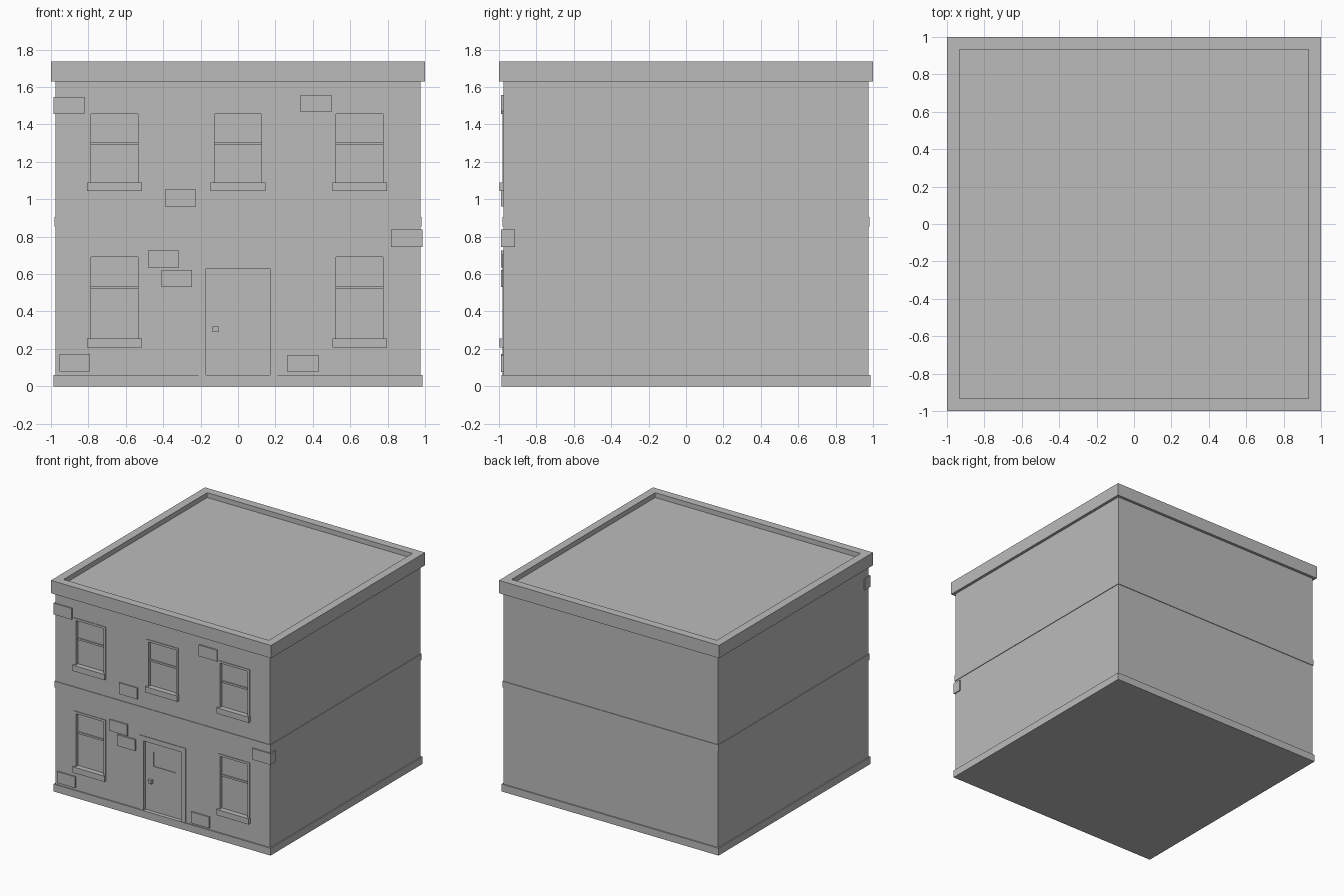
import bpy
import bmesh

cube = bpy.data.objects.get("Cube")
if cube:
    bpy.data.objects.remove(cube, do_unlink=True)

grey = bpy.data.materials.new("plain_grey")
grey.use_nodes = True
COLOUR = (0.5, 0.5, 0.5, 1)
grey.diffuse_color = COLOUR
grey.node_tree.nodes["Principled BSDF"].inputs["Base Color"].default_value = COLOUR

WALL = 0.977      # half width of the walls
GLASS = 0.955     # depth of the recessed panes and door


def add_box(bm, x, y, z):
    """Add a box given its (low, high) limits on each axis."""
    geo = bmesh.ops.create_cube(bm, size=1)
    for v in geo["verts"]:
        for i, (low, high) in enumerate((x, y, z)):
            v.co[i] = low if v.co[i] < 0 else high


def make(name, boxes):
    bm = bmesh.new()
    for limits in boxes:
        add_box(bm, *limits)
    mesh = bpy.data.meshes.new(name)
    bm.to_mesh(mesh)
    bm.free()
    mesh.materials.append(grey)
    obj = bpy.data.objects.new(name, mesh)
    bpy.context.collection.objects.link(obj)
    return obj


def slab(name, half, bottom, top):
    return make(name, [((-half, half), (-half, half), (bottom, top))])


def cut(obj, boxes):
    """Cut box-shaped recesses and discard the cutter."""
    cutter = make("recess_cutter", boxes)
    cutter.hide_render = True
    mod = obj.modifiers.new("recesses", "BOOLEAN")
    mod.object = cutter
    mod.solver = "EXACT"
    bpy.context.view_layer.objects.active = obj
    bpy.ops.object.modifier_apply(modifier=mod.name)
    bpy.data.objects.remove(cutter, do_unlink=True)


def trim(name, x, half, bottom, top, width):
    """Thin surround on both sides and above an opening."""
    y = (-WALL - 0.005, -WALL + 0.002)
    outer = half + width
    make(name, [
        ((x - outer, x - half), y, (bottom, top)),
        ((x + half, x + outer), y, (bottom, top)),
        ((x - outer, x + outer), y, (top, top + width)),
    ])


# Window rows: centre x, bottom, top, bar height
windows = [(x, 1.09, 1.455, 1.29) for x in (-0.66, 0, 0.65)]
windows += [(x, 0.255, 0.69, 0.52) for x in (-0.66, 0.65)]
HALF = 0.126

# Walls with window and door openings
walls = slab("walls", WALL, 0.01, 1.66)
openings = [((x - HALF, x + HALF), (-1.1, -GLASS), (low, high))
            for x, low, high, bar in windows]
openings.append(((-0.17, 0.17), (-1.1, -GLASS), (0.05, 0.63)))
cut(walls, openings)

# Door light, sunk slightly into the door
cut(walls, [((-0.1, 0.11), (-1.1, -GLASS + 0.005), (0.43, 0.55))])

# Horizontal courses
slab("base_course", 0.987, 0, 0.06)
slab("middle_course", 0.982, 0.855, 0.905)

# Cornice with a sunken roof
cornice = slab("cornice_and_roof", 1.0, 1.63, 1.735)
cut(cornice, [((-0.933, 0.933), (-0.933, 0.933), (1.695, 1.9))])

# Window trim, bars and sills
for i, (x, low, high, bar) in enumerate(windows):
    trim(f"window_trim_{i}", x, HALF, low, high, 0.018)
    make(f"window_bar_{i}", [((x - HALF, x + HALF), (-GLASS - 0.009, -GLASS + 0.002),
                              (bar, bar + 0.015))])
    make(f"window_sill_{i}", [((x - 0.146, x + 0.146), (-0.998, -GLASS),
                               (low - 0.047, low))])

# Door surround and knob
trim("door_trim", 0, 0.17, 0.06, 0.63, 0.04)
make("door_knob", [((-0.135, -0.105), (-0.978, -GLASS + 0.002), (0.29, 0.32))])

# Loose raised bricks on the front: left x, bottom z
bricks = [(0.335, 1.465), (-0.39, 0.96), (-0.48, 0.635),
          (-0.41, 0.53), (-0.955, 0.08), (0.265, 0.075)]
for i, (x, z) in enumerate(bricks):
    make(f"front_brick_{i}", [((x, x + 0.165), (-0.988, -0.97), (z, z + 0.092))])

# Bricks that wrap the front corners
make("corner_brick_right", [((-0.986, -0.822), (-0.988, -0.915), (1.455, 1.547))])
make("corner_brick_left", [((0.817, 0.986), (-0.988, -0.915), (0.745, 0.837))])
